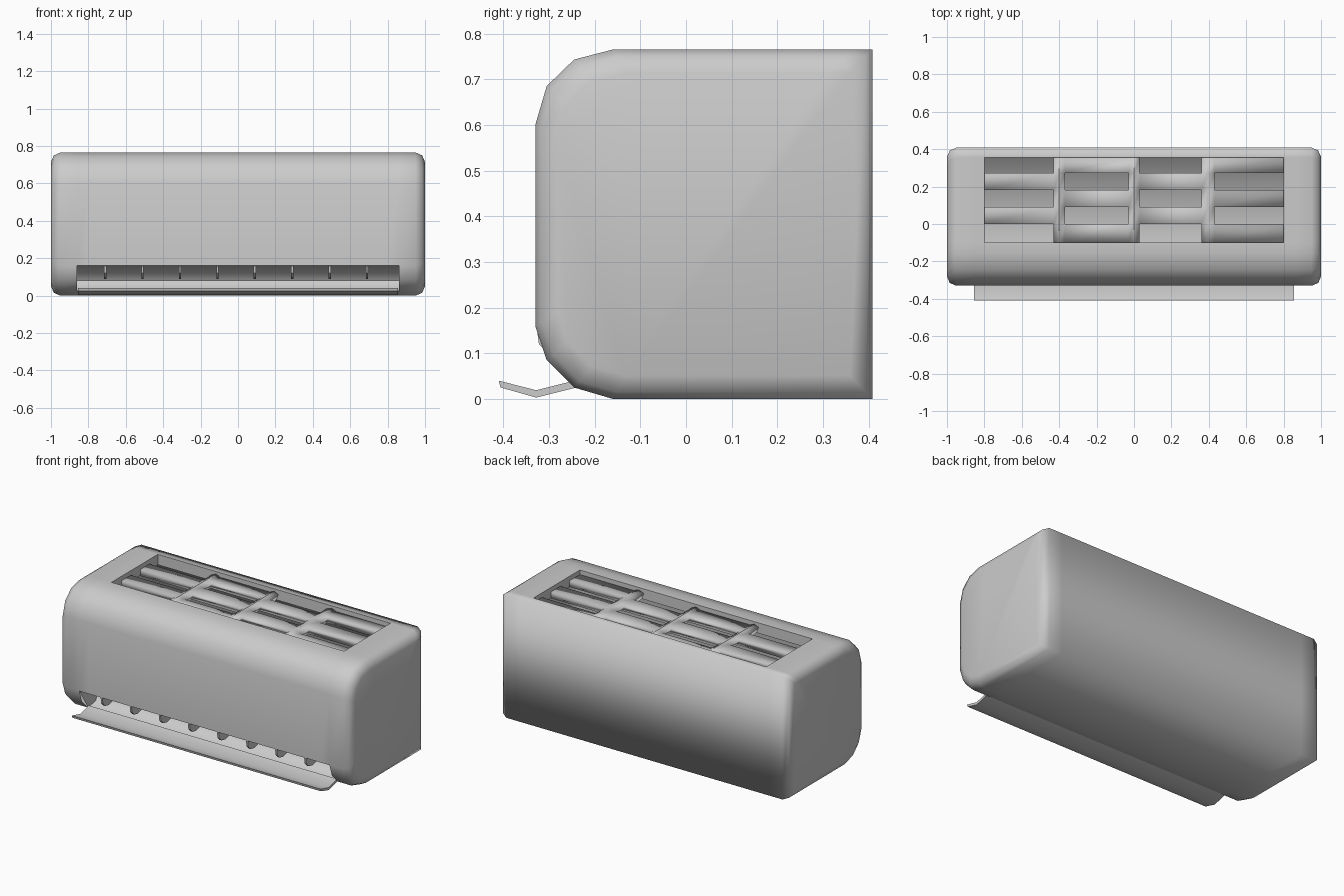
import bpy, bmesh

if "Cube" in bpy.data.objects:
    bpy.data.objects.remove(bpy.data.objects["Cube"])


def finish(name, bm, angle=0.6, recalc=True):
    if recalc:
        bmesh.ops.recalc_face_normals(bm, faces=bm.faces)
    me = bpy.data.meshes.new(name)
    bm.to_mesh(me)
    bm.free()
    ob = bpy.data.objects.new(name, me)
    bpy.context.collection.objects.link(ob)
    bpy.ops.object.select_all(action='DESELECT')
    ob.select_set(True)
    bpy.context.view_layer.objects.active = ob
    bpy.ops.object.shade_smooth_by_angle(angle=angle)
    return ob


def sweep(bm, prof, x0, x1, closed, caps=True):
    a = [bm.verts.new((x0, y, z)) for y, z in prof]
    b = [bm.verts.new((x1, y, z)) for y, z in prof]
    n = len(prof)
    for i in range(n if closed else n - 1):
        j = (i + 1) % n
        bm.faces.new((a[i], b[i], b[j], a[j]))
    if caps:
        bm.faces.new(a)
        bm.faces.new(b[::-1])


# Casing: rounded profile lofted along x, with openings left in the top and front
TOP = 0.765
prof = [(0.408, 0), (-0.16, 0), (-0.245, 0.025), (-0.305, 0.085), (-0.33, 0.16),
        (-0.33, 0.60), (-0.305, 0.685), (-0.245, 0.743), (-0.16, TOP),
        (-0.10, TOP), (0.355, TOP), (0.408, TOP)]
half = [(0.80, 0), (0.86, 0), (0.95, 0), (0.985, 0.015), (1.0, 0.05)]
sections = [(-x, i) for x, i in reversed(half)] + half
bm = bmesh.new()
rings = []
for x, inset in sections:
    s = 1 - inset / 0.375
    rings.append([bm.verts.new((x, 0.039 + (y - 0.039) * s, 0.3825 + (z - 0.3825) * s))
                  for y, z in prof])
for k in range(len(rings) - 1):
    mid = (sections[k][0] + sections[k + 1][0]) / 2
    for i in range(len(prof)):
        if abs(mid) < 0.86 and i in (2, 3):      # air outlet
            continue
        if abs(mid) < 0.80 and i == 9:           # top intake
            continue
        j = (i + 1) % len(prof)
        bm.faces.new((rings[k][i], rings[k + 1][i], rings[k + 1][j], rings[k][j]))
bm.faces.new(rings[0])
bm.faces.new(rings[-1])
finish("casing", bm, 1.75)

# Outlet duct behind the front opening
bm = bmesh.new()
sweep(bm, [(-0.245, 0.025), (-0.17, 0.04), (-0.15, 0.08), (-0.18, 0.13), (-0.33, 0.16)],
      -0.86, 0.86, False)
finish("outlet_duct", bm, 1.0, recalc=False)

# Outlet flap
bm = bmesh.new()
sweep(bm, [(-0.41, 0.040), (-0.328, 0.019), (-0.245, 0.040),
           (-0.240, 0.025), (-0.328, 0.003), (-0.406, 0.025)], -0.855, 0.855, True)
finish("outlet_flap", bm)

# Vertical guide fins in the outlet
bm = bmesh.new()
for k in range(8):
    x = -0.71 + 0.2 * k
    sweep(bm, [(-0.328, 0.165), (-0.322, 0.12), (-0.30, 0.098), (-0.265, 0.09),
               (-0.225, 0.10), (-0.20, 0.14)], x - 0.006, x + 0.006, True)
finish("outlet_fins", bm)

# Recess walls around the top intake
bm = bmesh.new()
corners = [(-0.8, -0.1), (0.8, -0.1), (0.8, 0.355), (-0.8, 0.355)]
for i in range(4):
    p, q = corners[i], corners[(i + 1) % 4]
    bm.faces.new([bm.verts.new(v) for v in
                  ((*p, TOP), (*q, TOP), (*q, 0.70), (*p, 0.70))])
finish("intake_rim", bm, recalc=False)

# Intake grille: checkered slats joined by raised cross bars
xs = [-0.8, -0.43, -0.40, -0.37, -0.03, 0.0, 0.03, 0.36, 0.395, 0.43, 0.8]
ys = [-0.1, 0.0, 0.09, 0.183, 0.272, 0.355]
bm = bmesh.new()
grid = [[bm.verts.new((x, y, 0.75 if i in (2, 5, 8) else 0.737)) for y in ys]
        for i, x in enumerate(xs)]
for i in range(len(xs) - 1):
    for j in range(len(ys) - 1):
        if i % 3 == 0 and (i // 3 + j) % 2 == 0:
            continue
        bm.faces.new((grid[i][j], grid[i + 1][j], grid[i + 1][j + 1], grid[i][j + 1]))
grille = finish("intake_grille", bm, 0.8, recalc=False)
solid = grille.modifiers.new("thickness", 'SOLIDIFY')
solid.thickness = 0.04
solid.offset = -1
